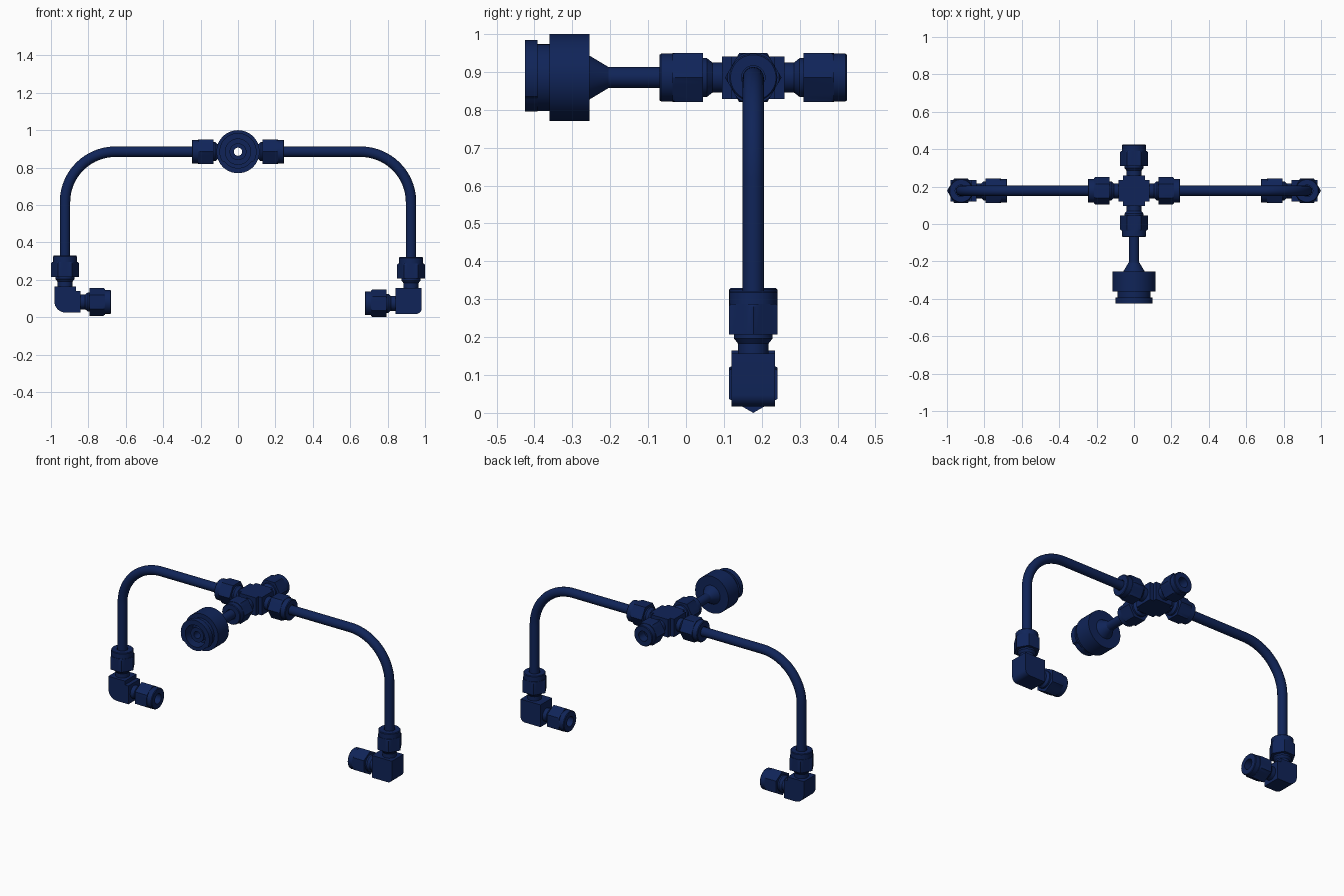
import bpy, bmesh, math
from mathutils import Vector

if "Cube" in bpy.data.objects:
    bpy.data.objects.remove(bpy.data.objects["Cube"])

navy = bpy.data.materials.new("navy blue")
navy.diffuse_color = (0.005, 0.0176, 0.098, 1)
navy.use_nodes = True
navy.node_tree.nodes["Principled BSDF"].inputs["Base Color"].default_value = navy.diffuse_color

X, Y, Z = Vector((1, 0, 0)), Vector((0, 1, 0)), Vector((0, 0, 1))
HUB = Vector((0, 0.1775, 0.885))     # centre of the cross fitting
TUBE, BORE, FLAT = 0.028, 0.022, 0.0645
SEG = 48


def finish(name, bm):
    bmesh.ops.recalc_face_normals(bm, faces=bm.faces)
    mesh = bpy.data.meshes.new(name)
    bm.to_mesh(mesh)
    bm.free()
    ob = bpy.data.objects.new(name, mesh)
    bpy.context.collection.objects.link(ob)
    mesh.materials.append(navy)
    smooth(ob)
    return ob


def smooth(ob):
    bpy.ops.object.select_all(action='DESELECT')
    bpy.context.view_layer.objects.active = ob
    ob.select_set(True)
    bpy.ops.object.shade_smooth_by_angle(angle=math.radians(28))


def lathe(name, origin, axis, u, rings):
    """Closed ring profile: (distance, radius), radius may be a function of angle."""
    v = axis.cross(u)
    bm = bmesh.new()
    loops = []
    for d, r in rings:
        loop = []
        for i in range(SEG):
            t = 2 * math.pi * i / SEG
            q = r(t) if callable(r) else r
            loop.append(bm.verts.new(origin + axis * d + (u * math.cos(t) + v * math.sin(t)) * q))
        loops.append(loop)
    for a, b in zip(loops, loops[1:] + loops[:1]):
        for i in range(SEG):
            j = (i + 1) % SEG
            bm.faces.new((a[i], a[j], b[j], b[i]))
    return finish(name, bm)


def hexagon(t):
    return FLAT / math.cos(t % (math.pi / 3) - math.pi / 6)


def chamfered(t):
    return min(hexagon(t), 0.0685)


def arm(name, origin, axis, u):
    """Neck, flare, hex nut and round collar, with a bore."""
    lathe(name, origin, axis, u, [
        (0.05, BORE), (0.05, 0.04), (0.108, 0.04), (0.122, 0.051), (0.132, 0.051),
        (0.132, hexagon), (0.206, hexagon), (0.213, chamfered), (0.213, 0.0635),
        (0.243, 0.0635), (0.247, 0.060), (0.247, 0.031), (0.19, 0.031), (0.19, BORE)])


def prism(name, pts, origin, a, b, depth):
    """Extrude a 2D outline in the a/b plane, centred on its depth."""
    n = a.cross(b)
    bm = bmesh.new()
    f = bm.faces.new([bm.verts.new(origin + a * p + b * q - n * depth / 2) for p, q in pts])
    ext = bmesh.ops.extrude_face_region(bm, geom=[f])
    bmesh.ops.translate(bm, vec=n * depth,
                        verts=[e for e in ext['geom'] if isinstance(e, bmesh.types.BMVert)])
    return finish(name, bm)


# cross body: plus-shaped block drilled front to back
L, W = 0.082, 0.058
plus = [(W, -L), (W, -W), (L, -W), (L, W), (W, W), (W, L),
        (-W, L), (-W, W), (-L, W), (-L, -W), (-W, -W), (-W, -L)]
body = prism("cross_body", plus, HUB, X, Y, 0.112)
bpy.ops.mesh.primitive_cylinder_add(vertices=SEG, radius=BORE, depth=0.3, location=HUB,
                                    rotation=(math.pi / 2, 0, 0))
drill = bpy.context.object
mod = body.modifiers.new("bore", 'BOOLEAN')
mod.object, mod.operation, mod.solver = drill, 'DIFFERENCE', 'EXACT'
bpy.context.view_layer.objects.active = body
bpy.ops.object.modifier_apply(modifier="bore")
bpy.data.objects.remove(drill)
smooth(body)

# four cross arms
for name, axis, u in (("right", X, Y), ("left", -X, Y), ("back", Y, X), ("front", -Y, X)):
    arm("cross_nut_" + name, HUB, axis, u)

# side tubes and elbows
for side, s, base, rad, notch in (("right", 1, 0.0745, 0.03, 0), ("left", -1, 0.082, 0.06, 0.024)):
    corner = Vector((s * 0.925, HUB.y, base))
    R = 0.27
    path = [(0.19, HUB.z)]
    for i in range(25):
        t = math.pi / 2 * (1 - i / 24)
        path.append((0.925 - R + R * math.cos(t), HUB.z - R + R * math.sin(t)))
    path.append((0.925, base + 0.19))
    cu = bpy.data.curves.new("tube", 'CURVE')
    cu.dimensions = '3D'
    cu.bevel_depth, cu.bevel_resolution, cu.use_fill_caps = TUBE, 6, True
    sp = cu.splines.new('POLY')
    sp.points.add(len(path) - 1)
    for p, (x, z) in zip(sp.points, path):
        p.co = (s * x, HUB.y, z, 1)
    tube = bpy.data.objects.new("bent_tube_" + side, cu)
    bpy.context.collection.objects.link(tube)
    cu.materials.append(navy)
    bpy.ops.object.select_all(action='DESELECT')
    bpy.context.view_layer.objects.active = tube
    tube.select_set(True)
    bpy.ops.object.convert(target='MESH')
    smooth(bpy.context.object)

    # elbow outline: inward along a, up along b, rounded outer corner
    o = 0.057
    outline = [(L, -o), (L, L - notch)]
    if notch:
        outline += [(L - notch, L - notch), (L - notch, L)]
    else:
        outline += [(L, L)]
    outline += [(-o, L)]
    for i in range(9):
        t = math.pi + math.pi / 2 * i / 8
        outline.append((-o + rad + rad * math.cos(t), -o + rad + rad * math.sin(t)))
    prism("elbow_body_" + side, outline, corner, X * -s, Z, 0.116)
    arm("elbow_upper_nut_" + side, corner, Z, X)
    arm("elbow_inner_nut_" + side, corner, X * -s, Z)


# front connector with stem, collar and lugged socket (distance measured forward)
def lug(t):
    # angle 90 degrees is straight down here; the top sector is left lower
    return 0.09 if math.sin(t) < -0.6 else 0.0995


lathe("front_connector", Vector((0, 0, HUB.z)), -Y, X, [
    (-0.01, BORE), (-0.01, TUBE), (0.205, TUBE), (0.255, 0.058), (0.255, 0.115),
    (0.36, 0.115), (0.36, 0.088), (0.392, 0.088), (0.392, lug), (0.4245, lug),
    (0.4245, 0.068), (0.35, 0.068), (0.35, 0.045), (0.405, 0.045), (0.405, BORE)])
